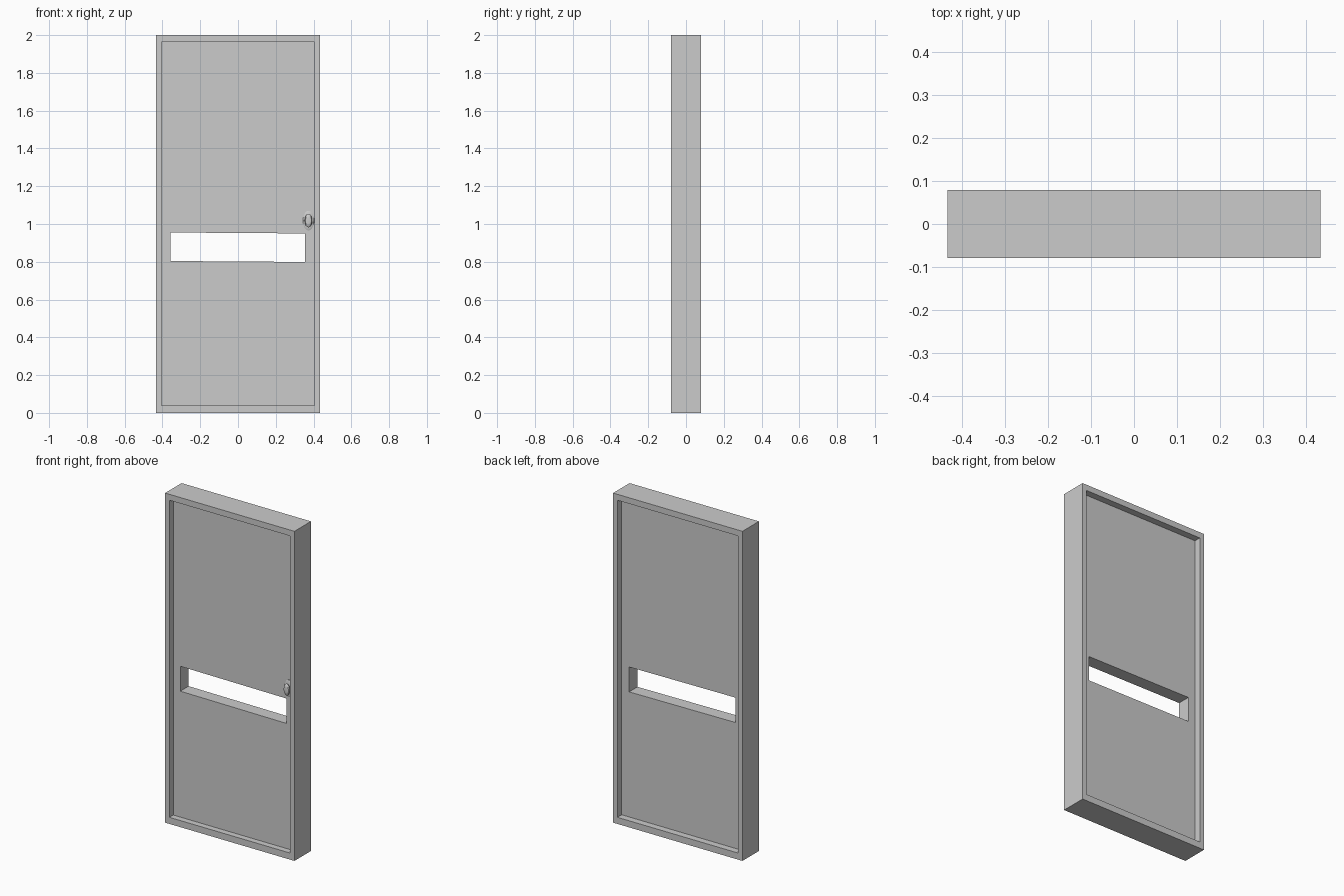
import bpy, bmesh, math

if "Cube" in bpy.data.objects:
    bpy.data.objects.remove(bpy.data.objects["Cube"])


def rect(x, z0, z1):
    return [(-x, z0), (x, z0), (x, z1), (-x, z1)]


def new_object(name, bm):
    bmesh.ops.recalc_face_normals(bm, faces=bm.faces[:])
    mesh = bpy.data.meshes.new(name)
    bm.to_mesh(mesh)
    bm.free()
    ob = bpy.data.objects.new(name, mesh)
    bpy.context.collection.objects.link(ob)
    return ob


def slab_with_hole(name, outer, inner, y0, y1):
    """Extruded four-sided slab with a four-sided through hole."""
    bm = bmesh.new()
    loops = [[bm.verts.new((x, y, z)) for x, z in pts]
             for pts, y in ((outer, y0), (outer, y1), (inner, y1), (inner, y0))]
    for a, b in zip(loops, loops[1:] + loops[:1]):
        for i in range(4):
            j = (i + 1) % 4
            bm.faces.new((a[i], a[j], b[j], b[i]))
    return new_object(name, bm)


def oval_lathe(name, profile, centre, height, sides=24):
    """Turn (radius, y) pairs around the y axis, stretched in z."""
    bm = bmesh.new()
    rings = []
    for r, y in profile:
        ring = []
        for k in range(sides):
            a = 2 * math.pi * k / sides
            ring.append(bm.verts.new((centre[0] + r * math.cos(a), y,
                                      centre[1] + r * height * math.sin(a))))
        rings.append(ring)
    for a, b in zip(rings, rings[1:]):
        for i in range(sides):
            j = (i + 1) % sides
            bm.faces.new((a[i], a[j], b[j], b[i]))
    bm.faces.new(rings[0])
    bm.faces.new(rings[-1])
    return new_object(name, bm)


# Door frame
opening = rect(0.405, 0.04, 1.964)
slab_with_hole("door_frame", rect(0.434, 0, 2), opening, -0.079, 0.079)

# Recessed door leaf with a slightly slanted slot
slot = [(-0.358, 0.804), (0.355, 0.799), (0.355, 0.950), (-0.358, 0.955)]
slab_with_hole("door_panel", opening, slot, -0.042, 0.038)

# Oval handle plate and knob, front side only
handle = (0.373, 1.018)
plate = oval_lathe("handle_plate", [(0.029, -0.040), (0.029, -0.046), (0.025, -0.049)],
                   handle, 1.8)
knob = oval_lathe("door_knob", [(0.010, -0.046), (0.010, -0.056), (0.018, -0.060),
                                (0.020, -0.066), (0.016, -0.072), (0.008, -0.074)],
                  handle, 1.8)
for ob in (plate, knob):
    bpy.ops.object.select_all(action='DESELECT')
    ob.select_set(True)
    bpy.context.view_layer.objects.active = ob
    bpy.ops.object.shade_smooth_by_angle(angle=math.radians(35))
